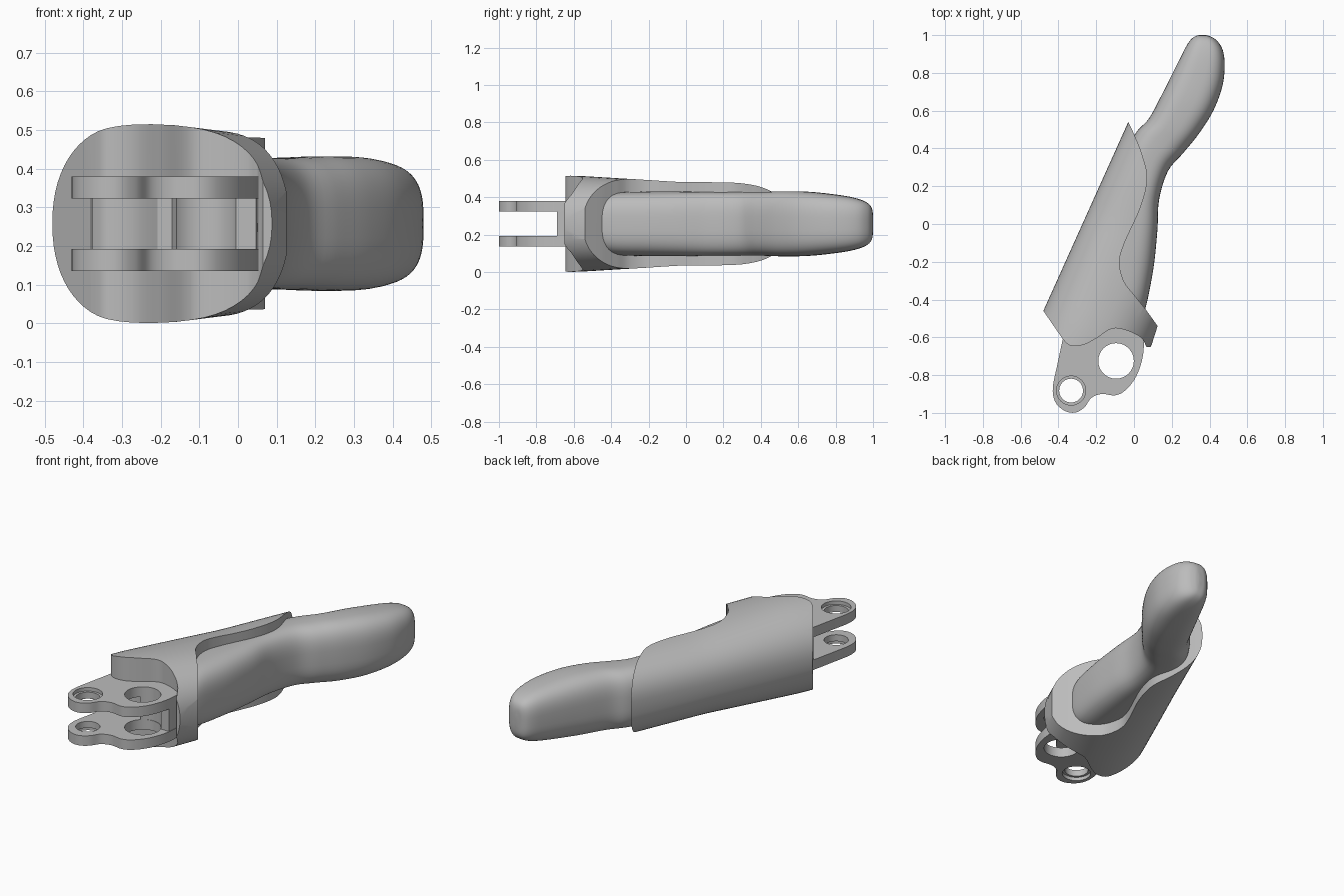
import bpy
import bmesh
from math import cos, sin, pi
from mathutils import Vector

if "Cube" in bpy.data.objects:
    bpy.data.objects.remove(bpy.data.objects["Cube"], do_unlink=True)

MID = 0.258  # height of the symmetry plane

grey = bpy.data.materials.new("plain grey")
grey.use_nodes = True
COLOUR = (0.5, 0.5, 0.5, 1)
grey.diffuse_color = COLOUR
grey.node_tree.nodes["Principled BSDF"].inputs["Base Color"].default_value = COLOUR


def spline(points, steps=6, closed=False):
    """Catmull-Rom curve through points of any dimension."""
    pts = [Vector(p) for p in points]
    n = len(pts)
    get = (lambda i: pts[i % n]) if closed else (lambda i: pts[min(max(i, 0), n - 1)])
    out = []
    for i in range(n if closed else n - 1):
        a, b, c, d = (get(i + k) for k in (-1, 0, 1, 2))
        for s in range(steps):
            t = s / steps
            out.append(0.5 * (2 * b + (c - a) * t + (2 * a - 5 * b + 4 * c - d) * t * t
                              + (3 * b - a - 3 * c + d) * t ** 3))
    return out if closed else out + [pts[-1]]


def loft(name, rings):
    """Closed solid through rings with equal point counts."""
    bm = bmesh.new()
    loops = [[bm.verts.new(p) for p in ring] for ring in rings]
    n = len(loops[0])
    for a, b in zip(loops, loops[1:]):
        for i in range(n):
            j = (i + 1) % n
            bm.faces.new((a[i], a[j], b[j], b[i]))
    bm.faces.new(loops[0])
    bm.faces.new(loops[-1])
    bmesh.ops.recalc_face_normals(bm, faces=bm.faces)
    mesh = bpy.data.meshes.new(name)
    bm.to_mesh(mesh)
    bm.free()
    obj = bpy.data.objects.new(name, mesh)
    bpy.context.collection.objects.link(obj)
    mesh.materials.append(grey)
    return obj


def prism(name, outline, z0, z1):
    return loft(name, [[(p[0], p[1], z) for p in outline] for z in (z0, z1)])


def disc(centre, radius, z0, z1):
    ring = [(centre[0] + radius * cos(i * pi / 24), centre[1] + radius * sin(i * pi / 24))
            for i in range(48)]
    return prism("cutter", ring, z0, z1)


def activate(obj):
    bpy.ops.object.select_all(action='DESELECT')
    obj.select_set(True)
    bpy.context.view_layer.objects.active = obj


def boolean(obj, cutter, operation='DIFFERENCE'):
    cutter.hide_render = True
    mod = obj.modifiers.new("cut", 'BOOLEAN')
    mod.operation, mod.solver, mod.object = operation, 'EXACT', cutter
    activate(obj)
    bpy.ops.object.modifier_apply(modifier=mod.name)
    bpy.data.objects.remove(cutter, do_unlink=True)


def smooth(obj, angle=0.6):
    activate(obj)
    bpy.ops.object.shade_smooth_by_angle(angle=angle)


def oval(centre, across, height, power, count=64):
    """Upright superellipse ring; across is its horizontal half axis."""
    ring = []
    for i in range(count):
        c, s = cos(2 * pi * i / count), sin(2 * pi * i / count)
        e = 2 / power
        u = abs(c) ** e * (1 if c > 0 else -1)
        w = abs(s) ** e * (1 if s > 0 else -1)
        ring.append(centre + across * u + Vector((0, 0, height * w)))
    return ring


# Sleeve: tapering oval bar, trimmed to a wavy plan outline
along = Vector((0.41, 0.912, 0))
side = Vector((0.912, -0.41, 0))
corner = Vector((-0.48, -0.46, MID))
rings = []
for i in range(25):
    f = i / 24
    t = -0.45 + 1.65 * f
    rings.append(oval(corner + along * t + side * 0.298, side * 0.298,
                      0.257 - 0.033 * min(1, max(0, t / 0.6)), 2 + 0.7 * f))
sleeve = loft("sleeve", rings)
wavy_edge = spline([(-0.03, 0.54), (0.005, 0.465), (0.045, 0.36), (0.07, 0.24), (0.035, 0.09),
                    (-0.05, -0.1), (-0.077, -0.2), (-0.055, -0.3), (0.0, -0.375),
                    (0.06, -0.45), (0.125, -0.54)], 8)
lip = [(0.09, -0.65), (0.065, -0.65)]
front_edge = spline([(0.05, -0.615), (0.02, -0.59), (-0.05, -0.56), (-0.12, -0.555),
                     (-0.2, -0.605), (-0.27, -0.64), (-0.34, -0.642), (-0.38, -0.605)], 6)
outer = [(-0.49, -0.45), (-0.06, 0.52)]
# carry the outline just past the straight side so only the bar defines it
outline = list(wavy_edge) + lip + front_edge + [(-0.48, -0.46), (-0.6, -0.4), (-0.15, 0.6)]
boolean(sleeve, prism("cutter", outline, -0.5, 1), 'INTERSECT')
smooth(sleeve, 0.5)

# Lever: left x, left y, right x, right y, half height at each station
stations = [
    (-0.25, -0.46, 0.05, -0.48, 0.14), (-0.22, -0.38, 0.072, -0.40, 0.165),
    (-0.20, -0.20, 0.105, -0.22, 0.172), (-0.14, 0.0, 0.124, -0.03, 0.172),
    (-0.08, 0.20, 0.133, 0.13, 0.17), (-0.03, 0.40, 0.18, 0.28, 0.17),
    (0.015, 0.49, 0.26, 0.375, 0.171), (0.08, 0.56, 0.345, 0.48, 0.174),
    (0.15, 0.69, 0.42, 0.60, 0.172), (0.21, 0.81, 0.468, 0.73, 0.16),
    (0.255, 0.90, 0.48, 0.84, 0.145), (0.285, 0.955, 0.47, 0.92, 0.127),
    (0.31, 0.985, 0.44, 0.97, 0.105), (0.335, 0.998, 0.405, 0.993, 0.075),
    (0.355, 1.0, 0.38, 1.0, 0.03)]
rings = []
for lx, ly, rx, ry, h in spline(stations, 5):
    left, right = Vector((lx, ly, MID)), Vector((rx, ry, MID))
    rings.append(oval((left + right) / 2, (right - left) / 2, h, 3))
lever = loft("lever", rings)
smooth(lever)

# Fork: two lobed plates with pivot holes
small_hole, large_hole = (-0.333, -0.882), (-0.095, -0.725)
lobes = spline([(-0.375, -0.6), (-0.405, -0.74), (-0.43, -0.87), (-0.415, -0.945),
                (-0.365, -0.99), (-0.31, -0.998), (-0.262, -0.97), (-0.225, -0.92),
                (-0.17, -0.9), (-0.1, -0.907), (-0.045, -0.88), (0.01, -0.81),
                (0.045, -0.71), (0.055, -0.6)], 6) + [(0.0, -0.45), (-0.3, -0.45)]
for name, direction in (("upper_fork_plate", 1), ("lower_fork_plate", -1)):
    inner, face = MID + direction * 0.065, MID + direction * 0.122
    plate = prism(name, lobes, min(inner, face), max(inner, face))
    boolean(plate, disc(small_hole, 0.063, -0.5, 1))
    boolean(plate, disc(large_hole, 0.094, -0.5, 1))
    # shallow recess around the small hole
    floor, above = face - direction * 0.02, face + direction * 0.1
    boolean(plate, disc(small_hole, 0.077, min(floor, above), max(floor, above)))
    smooth(plate)

# Web joining the plates, hollowed round the large hole
web = prism("fork_web", [(-0.38, -0.61), (-0.17, -0.61), (-0.15, -0.69), (0.047, -0.69),
                         (0.055, -0.6), (0.0, -0.45), (-0.3, -0.45)],
            MID - 0.07, MID + 0.07)
boolean(web, disc(large_hole, 0.096, -0.5, 1))
smooth(web)
